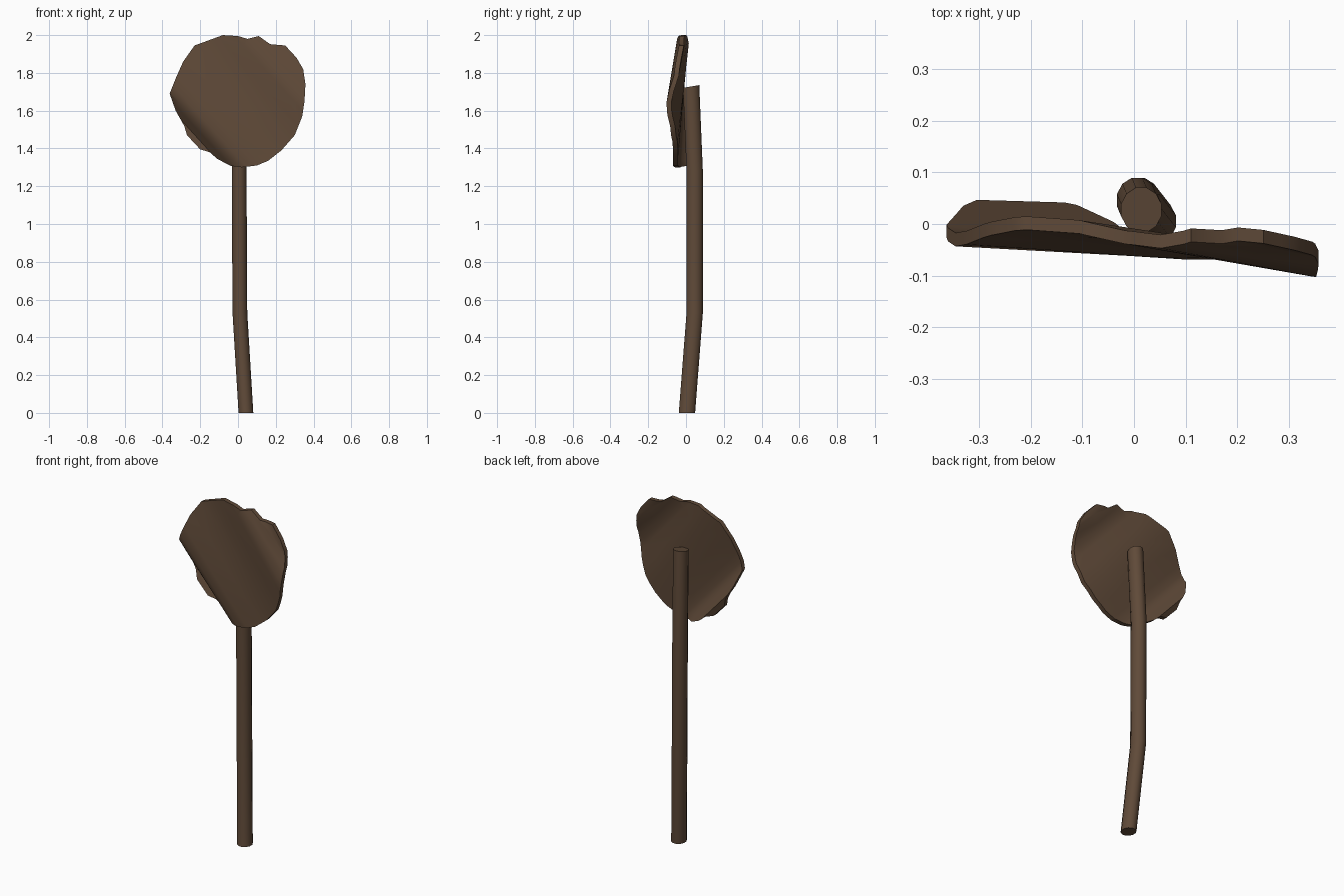
import bpy, bmesh, math
from mathutils import Vector

if "Cube" in bpy.data.objects:
    bpy.data.objects.remove(bpy.data.objects["Cube"])

wood = bpy.data.materials.new("dark brown wood")
wood.diffuse_color = (0.115, 0.068, 0.040, 1)
wood.use_nodes = True
wood.node_tree.nodes["Principled BSDF"].inputs["Base Color"].default_value = wood.diffuse_color


def finish(bm, name, angle):
    bmesh.ops.recalc_face_normals(bm, faces=bm.faces[:])
    me = bpy.data.meshes.new(name)
    bm.to_mesh(me)
    bm.free()
    me.materials.append(wood)
    ob = bpy.data.objects.new(name, me)
    bpy.context.collection.objects.link(ob)
    bpy.ops.object.select_all(action='DESELECT')
    bpy.context.view_layer.objects.active = ob
    ob.select_set(True)
    bpy.ops.object.shade_smooth_by_angle(angle=math.radians(angle))
    return ob


# Bent pole: twelve-sided rings along a path (x, y, z, top tilt)
SIDES, R = 12, 0.043
path = [(0.042, 0.005, 0.0, 0), (0.010, 0.046, 0.53, 0),
        (0.006, 0.046, 1.28, 0), (0.014, 0.027, 1.728, 0.17)]
bm = bmesh.new()
rings = []
for x, y, z, tilt in path:
    ring = []
    for i in range(SIDES):
        a = math.tau * (i + 0.5) / SIDES
        dx, dy = 0.94 * R * math.cos(a), 1.04 * R * math.sin(a)
        ring.append(bm.verts.new((x + dx, y + dy, z + tilt * dy)))
    rings.append(ring)
for lo, hi in zip(rings, rings[1:]):
    for i in range(SIDES):
        j = (i + 1) % SIDES
        bm.faces.new((lo[i], lo[j], hi[j], hi[i]))
bm.faces.new(rings[0])
bm.faces.new(rings[-1])
finish(bm, "pole", 40)

# Round warped board: outline in x, z
outline = [(-0.08, 2.0), (0, 1.995), (0.05, 1.98), (0.11, 1.995), (0.17, 1.952),
           (0.25, 1.945), (0.31, 1.88), (0.345, 1.82), (0.357, 1.74), (0.352, 1.65),
           (0.34, 1.57), (0.30, 1.47), (0.23, 1.39), (0.16, 1.335), (0.10, 1.31),
           (0.02, 1.30), (-0.04, 1.308), (-0.11, 1.345), (-0.15, 1.38), (-0.20, 1.395),
           (-0.27, 1.47), (-0.285, 1.52), (-0.33, 1.60), (-0.362, 1.69),
           (-0.33, 1.77), (-0.29, 1.86), (-0.23, 1.945)]
CENTRE = Vector((0, 0, 1.65))
U = Vector((0.74, 0, 0.67)).normalized()    # across the folds
V = Vector((0.67, 0, -0.74)).normalized()   # along the folds
THICK = 0.026

# Depth of the front surface across the folds
profile = [(-0.37, -0.01), (-0.32, 0.005), (-0.29, 0.018), (-0.26, -0.015), (-0.235, -0.042),
           (-0.20, -0.054), (-0.15, -0.054), (-0.05, -0.045), (0.05, -0.042),
           (0.15, -0.052), (0.22, -0.070), (0.26, -0.073), (0.30, -0.064),
           (0.35, -0.045), (0.40, -0.045)]


def depth(u, v):
    f = profile[0][1] if u < profile[0][0] else profile[-1][1]
    for (u0, f0), (u1, f1) in zip(profile, profile[1:]):
        if u0 <= u <= u1:
            f = f0 + (f1 - f0) * (u - u0) / (u1 - u0)
    return f - v * (0.075 + 0.19 * u)


bm = bmesh.new()
bm.faces.new([bm.verts.new((x, 0, z)) for x, z in outline])
cuts = [(U, u) for u, _ in profile] + [(V, v) for v in (-0.2, 0.0, 0.2)]
for axis, d in cuts:
    bmesh.ops.bisect_plane(bm, geom=bm.verts[:] + bm.edges[:] + bm.faces[:], dist=1e-5,
                           plane_co=CENTRE + axis * d, plane_no=axis)
for vert in bm.verts:
    p = vert.co - CENTRE
    vert.co.y = depth(p.dot(U), p.dot(V))
ext = bmesh.ops.extrude_face_region(bm, geom=bm.faces[:], use_keep_orig=True)
for g in ext["geom"]:
    if isinstance(g, bmesh.types.BMVert):
        g.co.y += THICK
finish(bm, "round_board", 40)
